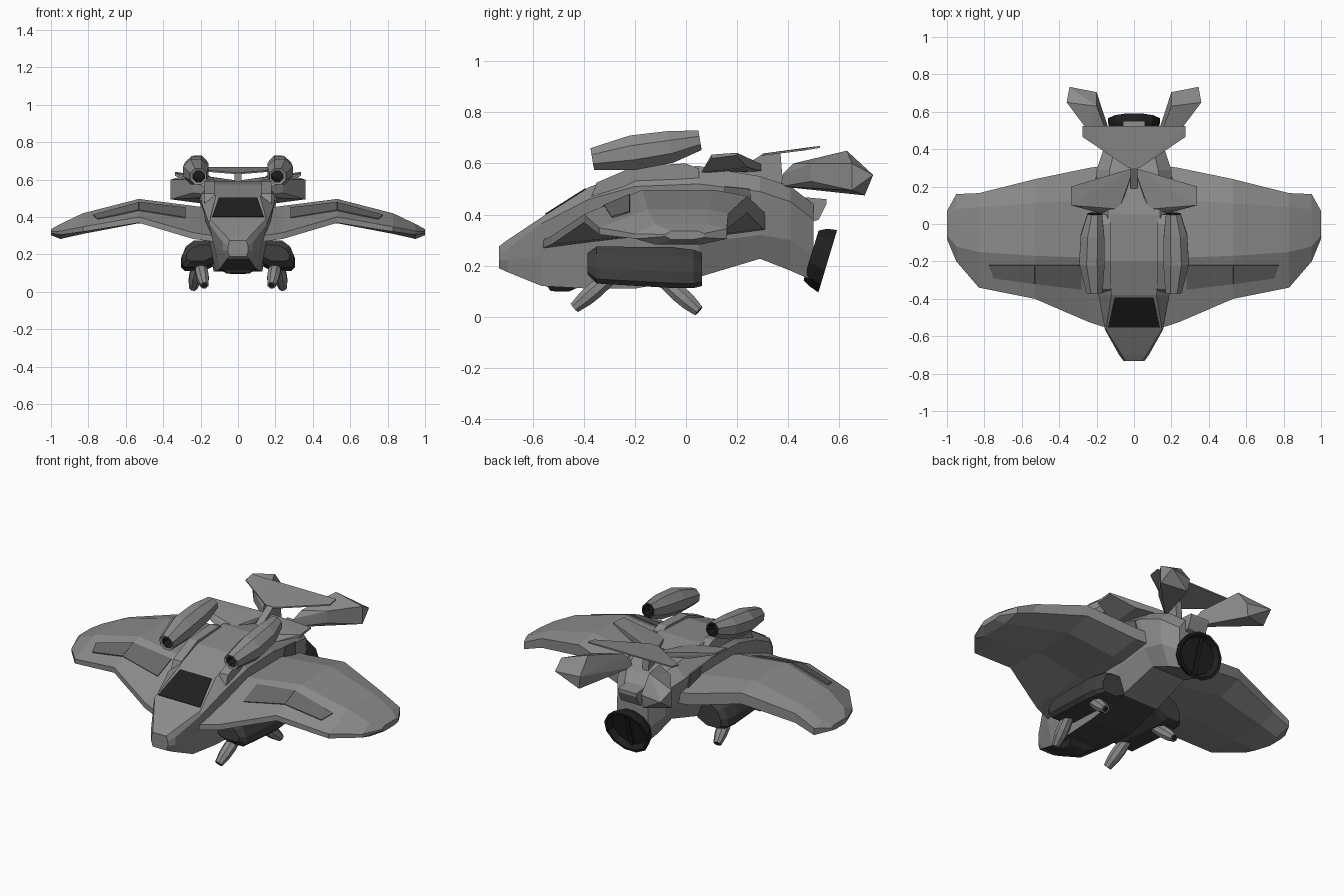
import bpy, bmesh, math
from mathutils import Vector as V

if "Cube" in bpy.data.objects:
    bpy.data.objects.remove(bpy.data.objects["Cube"])


def mat(name, v):
    m = bpy.data.materials.new(name)
    m.diffuse_color = (v, v, v, 1)
    m.use_nodes = True
    m.node_tree.nodes["Principled BSDF"].inputs["Base Color"].default_value = m.diffuse_color
    return m


GREY = mat("hull grey", 0.26)
PANEL = mat("panel grey", 0.14)
DARK = mat("dark pod grey", 0.05)
BLACK = mat("near black", 0.014)


def finish(name, bm, mats, mirror):
    bmesh.ops.recalc_face_normals(bm, faces=bm.faces)
    me = bpy.data.meshes.new(name)
    bm.to_mesh(me)
    bm.free()
    for m in mats:
        me.materials.append(m)
    ob = bpy.data.objects.new(name, me)
    bpy.context.collection.objects.link(ob)
    if mirror:
        ob.modifiers.new("mirror", 'MIRROR').use_mirror_merge = False
    return ob


def loft(name, rings, mats, mirror=False, inner=()):
    """Skin closed rings; segments listed in inner use the second material."""
    bm = bmesh.new()
    vs = [[bm.verts.new(p) for p in r] for r in rings]
    n = len(rings[0])
    for s in range(len(vs) - 1):
        for i in range(n):
            j = (i + 1) % n
            f = bm.faces.new((vs[s][i], vs[s][j], vs[s + 1][j], vs[s + 1][i]))
            f.material_index = 1 if s in inner else 0
    for ring, seg in ((vs[0], 0), (vs[-1], len(vs) - 2)):
        bm.faces.new(ring).material_index = 1 if seg in inner else 0
    return finish(name, bm, mats, mirror)


def hull(name, pts, m, mirror=False):
    bm = bmesh.new()
    for p in pts:
        bm.verts.new(p)
    bmesh.ops.convex_hull(bm, input=bm.verts)
    junk = [v for v in bm.verts if not v.link_faces]
    bmesh.ops.delete(bm, geom=junk, context='VERTS')
    bmesh.ops.dissolve_limit(bm, angle_limit=0.02, verts=bm.verts, edges=bm.edges)
    return finish(name, bm, [m], mirror)


def plate(name, quad, m, mirror=False, t=0.004):
    q = [V(p) for p in quad]
    n = (q[2] - q[0]).cross(q[3] - q[1]).normalized() * t
    return loft(name, [[p - n for p in q], [p + n for p in q]], [m], mirror)


def rings(stations, axis, sides, turn=0.0):
    """Regular rings from (centre, radius) square to the axis."""
    a = V(axis).normalized()
    u = V((1, 0, 0))
    w = a.cross(u).normalized()
    u = w.cross(a)
    ang = [2 * math.pi * (i + turn) / sides for i in range(sides)]
    return [[V(c) + (u * math.cos(t) + w * math.sin(t)) * r for t in ang] for c, r in stations]


# Fuselage: y, top (w, z), shoulder (w, z), waist (w, z), bottom (w, z)
body = [(-.733, .045, .275, .052, .25, .055, .22, .045, .19),
        (-.70, .065, .30, .08, .265, .08, .22, .06, .175),
        (-.565, .15, .39, .155, .365, .125, .24, .10, .12),
        (-.38, .12, .507, .19, .46, .15, .25, .12, .11),
        (-.20, .14, .575, .20, .51, .16, .27, .13, .11),
        (.05, .14, .59, .20, .52, .17, .29, .12, .155),
        (.29, .13, .55, .20, .49, .17, .32, .11, .227),
        (.41, .10, .51, .16, .45, .15, .30, .10, .18),
        (.50, .06, .44, .10, .38, .10, .24, .07, .14)]
sec = []
for y, *p in body:
    half = [(p[i], p[i + 1]) for i in (0, 2, 4, 6)]
    sec.append([(x, y, z) for x, z in half] + [(-x, y, z) for x, z in reversed(half)])
fus = loft("fuselage", sec, [GREY, DARK])
for f in fus.data.polygons:  # dark belly under the front half
    if f.normal.z < -.8 and -.7 < f.center.y < 0 and abs(f.center.x) < .02:
        f.material_index = 1
plate("canopy", [(-.138, -.55, .400), (.138, -.55, .400), (.103, -.392, .500), (-.103, -.392, .500)], BLACK)
hull("chin_sensor", [(s * x, y, z) for s in (-1, 1) for x, y, z in
                     ((.09, -.55, .13), (.06, -.53, .10), (.06, -.46, .098), (.10, -.41, .12))], DARK)
plate("side_vent", [(.192, .15, .43), (.192, .26, .42), (.202, .25, .50), (.203, .15, .51)], PANEL, True)

# Wings: x, front edge (y, z), upper front, upper rear, rear edge, thickness
wing = [(.10, -.57, .28, -.18, .44, .14, .44, .32, .37, .13),
        (.24, -.525, .30, -.18, .46, .13, .46, .30, .38, .14),
        (.53, -.40, .385, -.17, .497, .11, .497, .24, .44, .13),
        (.83, -.34, .335, -.15, .42, .09, .42, .165, .375, .11),
        (.95, -.20, .315, -.12, .363, .08, .363, .16, .325, .08),
        (1.0, -.08, .318, -.06, .335, .05, .335, .07, .318, .032)]


def wing_ring(x, ly, lz, fy, fz, ry, rz, ty, tz, t):
    e, k = t * 0.12, t * 0.25
    return [(x, ly, lz + e), (x, fy, fz), (x, ry, rz), (x, ty, tz + k), (x, ty, tz - k),
            (x, ry - .02, rz - t), (x, fy, fz - t), (x, ly, lz - e)]


loft("wing", [wing_ring(*s) for s in wing], [GREY], True)


def on_slope(x, y):
    """Point on the sloping front of the upper wing skin."""
    k = max(i for i in range(5) if wing[i][0] <= x + 1e-6)
    a, b = wing[k], wing[k + 1]
    f = (x - a[0]) / (b[0] - a[0])
    s = [p + (q - p) * f for p, q in zip(a, b)]
    z0 = s[2] + s[9] * .12
    return (x, y, z0 + (s[4] - z0) * (y - s[1]) / (s[3] - s[1]) + .001)


for x0, x1, a0, a1 in ((.28, .53, -.35, -.32), (.53, .75, -.32, -.29)):
    plate("wing_panel", [on_slope(x0, a0), on_slope(x1, a1),
                         on_slope(x1 + (.025 if x1 > .6 else 0), -.22), on_slope(x0, -.22)], PANEL, True)

# Upper engines with open dark ends, on rails
st = [((.21, -.28, .63), .03), ((.21, -.362, .617), .033), ((.212, -.367, .617), .047),
      ((.225, -.21, .642), .074), ((.222, -.06, .665), .068), ((.21, .055, .691), .042),
      ((.21, .055, .691), .032), ((.21, .0, .68), .028)]
loft("upper_engine", rings(st, (0, 1, .17), 8, .5), [GREY, BLACK], True, (0, 5, 6))
hull("engine_rail", [(x, y, z) for x in (.125, .18) for y, z in
                     ((-.37, .47), (-.35, .525), (-.2, .59), (.0, .60), (.05, .58), (.05, .52))], GREY, True)

# Stub wings behind the engines
hull("stub_wing", [(.08, .06, .56), (.19, .06, .565), (.337, .10, .62), (.337, .10, .635), (.337, .20, .632),
                   (.337, .20, .642), (.19, .24, .585), (.0, .30, .595), (.0, .30, .57), (.08, .08, .58)], GREY, True)
hull("tail_pylon", [(x, y, z) for x in (-.02, .02) for y, z in
                    ((.18, .56), (.30, .637), (.37, .64), (.38, .52), (.25, .53))], GREY)

# Tail plate and outswept tail fins
hull("tail_plate", [(s * x, y, z + d) for s in (-1, 1) for d in (-.005, .003) for x, y, z in
                    ((.03, .30, .636), (.275, .465, .656), (.275, .524, .666))], GREY)
hull("tail_fin", [(.09, .37, .51), (.10, .38, .56), (.12, .42, .60), (.24, .49, .60), (.24, .49, .53),
                  (.20, .63, .65), (.36, .65, .60), (.345, .733, .555), (.36, .65, .495),
                  (.21, .70, .475), (.20, .705, .55)], GREY, True)

# Rear nozzle, shallow dish with a dividing vane
ax = V((0, .246, -.074)).normalized()
c0, c1 = V((0, .49, .24)), V((0, .555, .217))
noz = loft("rear_nozzle", rings([(c0, .105), (c0 + ax * .03, .122), (c1, .132), (c1, .118), (c0 + ax * .04, .10)],
                                ax, 12, .5), [BLACK])
noz.scale.x = 1.1
hull("nozzle_vane", [(x, *(c0 + ax * d + V((0, .29, .957)) * h)[1:]) for x in (-.012, .012)
                     for d, h in ((.03, -.09), (.03, .09), (.05, .11), (.05, -.11))], BLACK)
hull("tail_block", [(x, y, z) for x in (-.06, .06) for y, z in
                    ((.44, .47), (.55, .46), (.55, .44), (.52, .38), (.46, .36))], GREY)

# Belly pods: flat underneath, rounded outside, joined to the hull
pod = []
for y, xo, zt, zb in ((-.385, .275, .25, .165), (-.35, .30, .275, .13), (-.05, .305, .272, .112),
                      (.03, .295, .262, .112), (.062, .27, .25, .12)):
    h = zt - zb
    pod.append([(.12, y, zt), (xo - .065, y, zt), (xo - .025, y, zb + h * .8), (xo, y, zb + h * .42),
                (xo, y, zb + h * .12), (xo - .02, y, zb), (.18, y, zb), (.12, y, zb + .03)])
loft("belly_pod", pod, [DARK], True)

# Tilted guns under the pods, with dark bores
for name, a, b in (("front_gun", V((.205, -.29, .16)), V((.18, -.437, .035))),
                   ("rear_gun", V((.215, -.09, .145)), V((.24, .05, .022)))):
    d = b - a
    g = [(a, .03), (a + d * .45, .036), (a + d * .7, .034), (b, .023), (b, .015), (a + d * .85, .013)]
    loft(name, rings(g, d, 8, .5), [GREY, BLACK], True, (4,))
